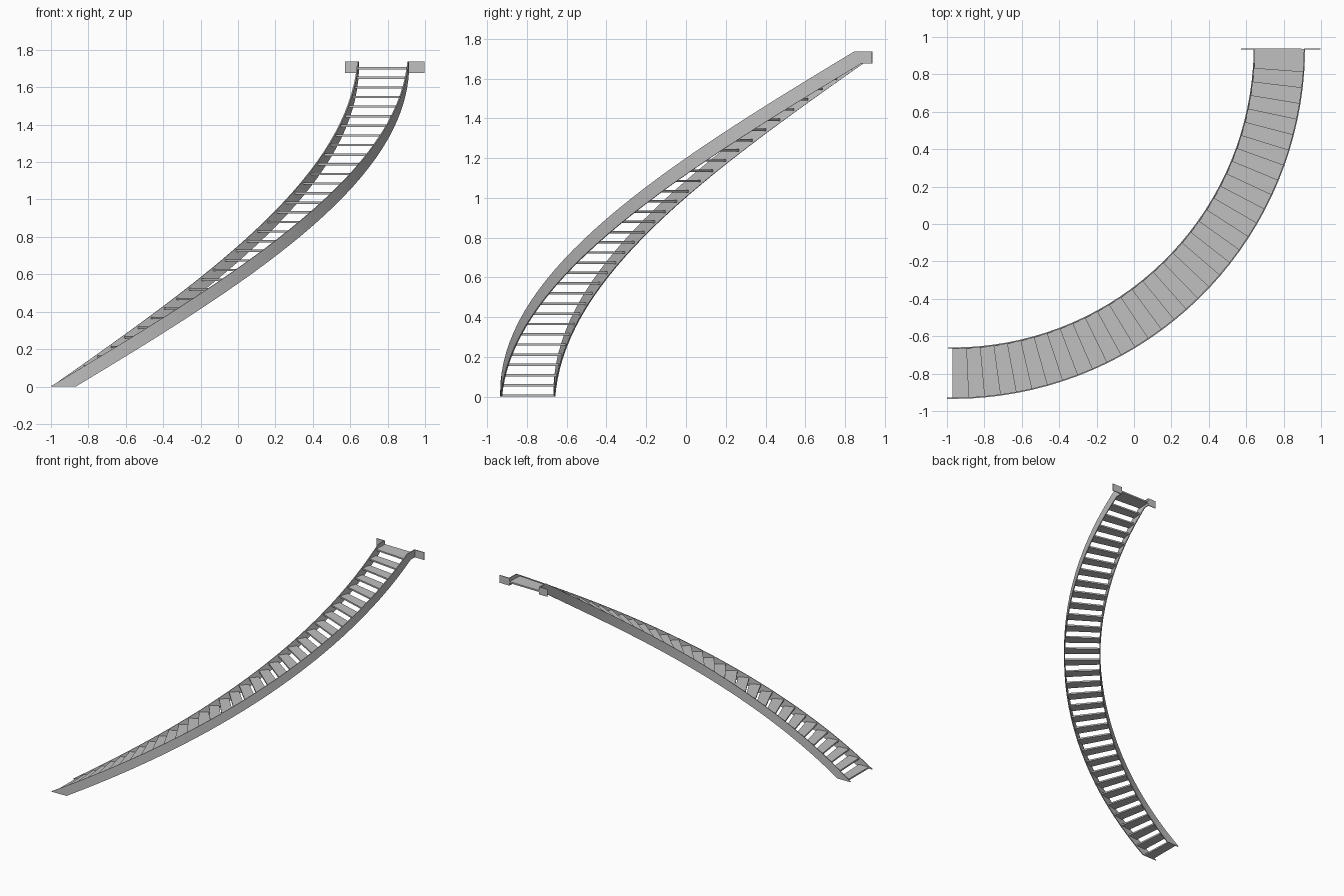
import bpy
import bmesh
from math import sin, cos, radians

cube = bpy.data.objects.get("Cube")
if cube:
    bpy.data.objects.remove(cube, do_unlink=True)

# Layout of the quarter-turn flight (angles in degrees from the foot)
CX, CY = -0.97, 0.95
R_IN, R_OUT = 1.61, 1.885
PLATE = 0.007
STEP, RISE, COUNT = 2.6, 0.0514, 34
SLOPE = RISE / STEP
TOP, UNDER, END = 1.737, 1.677, 89.6

grey = bpy.data.materials.new("light_grey")
grey.use_nodes = True
colour = (0.53, 0.53, 0.53, 1)
grey.diffuse_color = colour
grey.node_tree.nodes["Principled BSDF"].inputs["Base Color"].default_value = colour


def on_arc(radius, angle, z):
    a = radians(angle)
    return (CX + radius * sin(a), CY - radius * cos(a), z)


def sweep(name, sections, smooth=False):
    """Skin a row of four-cornered sections and cap both ends."""
    bm = bmesh.new()
    rings = [[bm.verts.new(p) for p in s] for s in sections]
    for a, b in zip(rings, rings[1:]):
        for i in range(4):
            j = (i + 1) % 4
            bm.faces.new((a[i], a[j], b[j], b[i]))
    bm.faces.new(rings[0])
    bm.faces.new(rings[-1][::-1])
    bmesh.ops.recalc_face_normals(bm, faces=bm.faces)
    mesh = bpy.data.meshes.new(name)
    bm.to_mesh(mesh)
    bm.free()
    mesh.materials.append(grey)
    obj = bpy.data.objects.new(name, mesh)
    bpy.context.collection.objects.link(obj)
    if smooth:
        bpy.ops.object.select_all(action='DESELECT')
        obj.select_set(True)
        bpy.context.view_layer.objects.active = obj
        bpy.ops.object.shade_smooth_by_angle(angle=radians(30))
    return obj


def section(r0, r1, angle, low, high):
    return [on_arc(r0, angle, low), on_arc(r1, angle, low),
            on_arc(r1, angle, high), on_arc(r0, angle, high)]


def box(name, x0, x1, y0, y1, z0, z1):
    return sweep(name, [[(x0, y, z0), (x1, y, z0), (x1, y, z1), (x0, y, z1)]
                        for y in (y0, y1)])


# Stringers: sloping bands cut level at the floor and at the landing
def lower(angle):
    return min(max(SLOPE * angle - 0.062, 0), UNDER)


def upper(angle):
    return min(SLOPE * angle + 0.02, TOP)


breaks = [-0.9, 0.062 / SLOPE, (TOP - 0.02) / SLOPE, (UNDER + 0.062) / SLOPE, END]
angles = sorted(breaks + [k * STEP for k in range(COUNT)])
for name, r in (("inner_stringer", R_IN), ("outer_stringer", R_OUT - PLATE)):
    sweep(name, [section(r, r + PLATE, a, lower(a), upper(a)) for a in angles], True)

# Treads: thin wedges between the stringers
for k in range(COUNT):
    z = 0.01 + k * RISE
    sweep(f"tread_{k + 1}", [section(R_IN + PLATE / 2, R_OUT - PLATE / 2, a, z - 0.01, z + 0.002)
                             for a in (k * STEP, (k + 1) * STEP)])

# Landing strip behind the last tread
z = 0.01 + (COUNT - 1) * RISE
sweep("landing_strip", [section(R_IN + PLATE / 2, R_OUT - PLATE / 2, a, z - 0.01, z + 0.002)
                        for a in (COUNT * STEP, END)])

# Fixing plates turned outward at the top
box("right_fixing_plate", 0.573, CX + R_IN + PLATE, 0.933, 0.939, UNDER, TOP)
box("left_fixing_plate", CX + R_OUT - PLATE, 0.998, 0.933, 0.939, UNDER, TOP)
